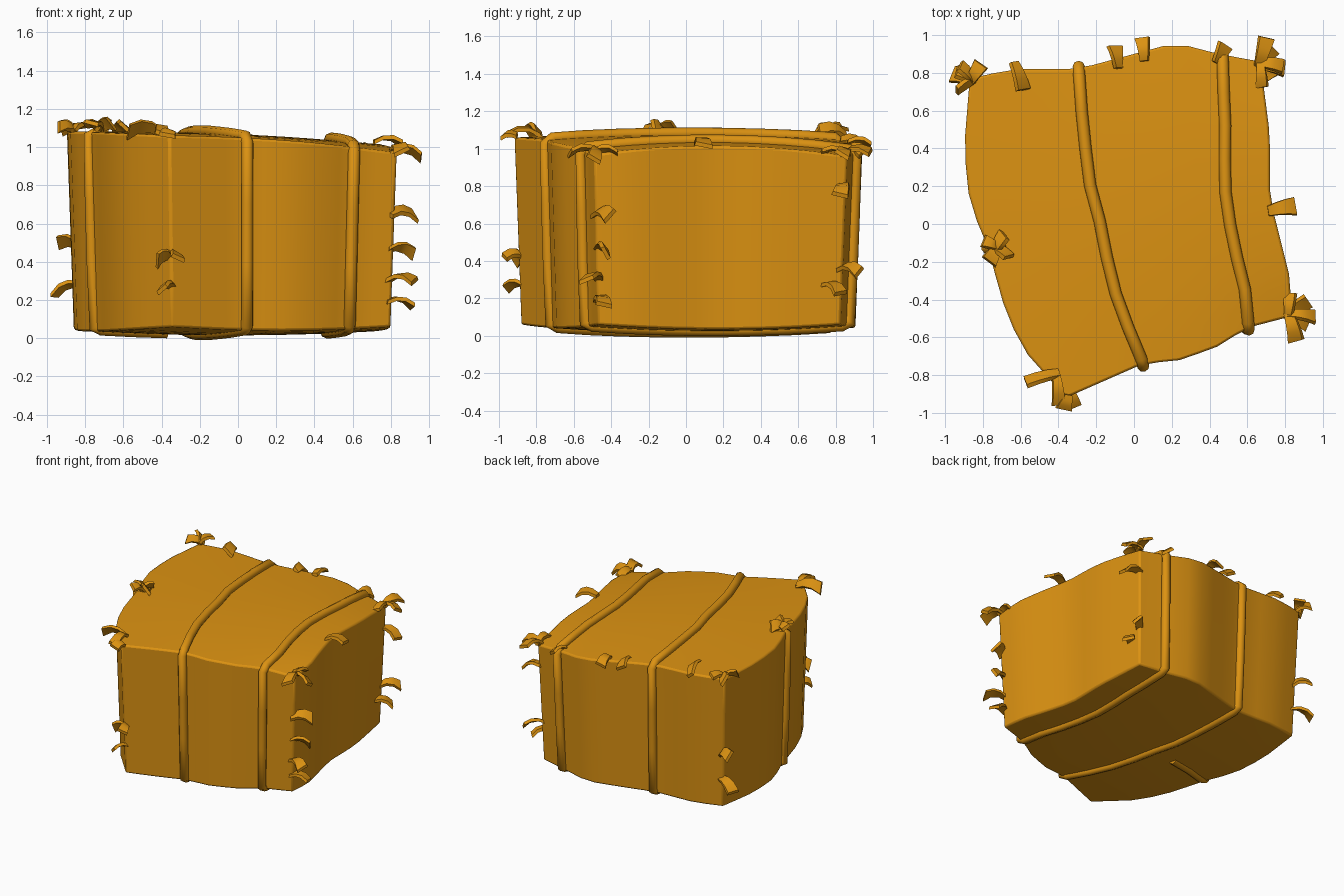
import bpy, bmesh, math, random
from mathutils import Vector, Matrix

if "Cube" in bpy.data.objects:
    bpy.data.objects.remove(bpy.data.objects["Cube"])

random.seed(11)
straw = bpy.data.materials.new("golden_straw")
straw.diffuse_color = (0.72, 0.29, 0.006, 1)
straw.use_nodes = True
straw.node_tree.nodes["Principled BSDF"].inputs["Base Color"].default_value = straw.diffuse_color

# Plan outline of the bale: four edges, sampled by arc length
FL, FR, BL, BR = (-.36, -.92), (.83, -.49), (-.87, .77), (.67, .86)
FRONT = [FL, (.05, -.74), (.25, -.72), (.44, -.65), (.6, -.55), FR]
BACK = [BL, (-.65, .82), (-.3, .82), (.22, .96), (.45, .9), BR]
LEFT = [FL, (-.6, -.65), (-.7, -.4), (-.78, -.1), (-.87, .1), (-.9, .4), BL]
RIGHT = [FR, (.83, -.3), (.72, .14), (.72, .47), BR]


def along(pts, f):
    pts = [Vector(p) for p in pts]
    d = f * sum((b - a).length for a, b in zip(pts, pts[1:]))
    for a, b in zip(pts, pts[1:]):
        n = (b - a).length
        if d <= n:
            return a.lerp(b, d / n)
        d -= n
    return pts[-1]


def bilinear(u, v, a, b, c, d):
    return a * (1-u) * (1-v) + b * u * (1-v) + c * (1-u) * v + d * u * v


def bale(u, v, t):
    """Point of the bale: u left to right, v front to back, t bottom to top."""
    xy = (along(FRONT, u) * (1-v) + along(BACK, u) * v + along(LEFT, v) * (1-u)
          + along(RIGHT, v) * u - bilinear(u, v, *[Vector(p) for p in (FL, FR, BL, BR)]))
    xy = xy * (.96 + .04 * t)
    bu, bv = 4 * u * (1-u), 4 * v * (1-v)
    top = bilinear(u, v, 1.06, .97, 1.07, .96) + .02 * bu + .05 * bv * (.3 + .7 * u)
    low = .06 - .02 * bu - .025 * bv
    return Vector((xy.x, xy.y, low + (top - low) * t))


def finish(ob, angle=40):
    ob.data.materials.clear()
    ob.data.materials.append(straw)
    bpy.ops.object.select_all(action='DESELECT')
    ob.select_set(True)
    bpy.context.view_layer.objects.active = ob
    bpy.ops.object.shade_smooth_by_angle(angle=math.radians(angle))


def mesh_object(name, bm):
    bmesh.ops.recalc_face_normals(bm, faces=bm.faces)
    me = bpy.data.meshes.new(name)
    bm.to_mesh(me)
    bm.free()
    ob = bpy.data.objects.new(name, me)
    bpy.context.collection.objects.link(ob)
    return ob


# Bale body: six grids wrapped on the bulged block
NU, NV, NT = 12, 12, 4
bm = bmesh.new()
verts = {}


def vert(i, j, k):
    if (i, j, k) not in verts:
        verts[i, j, k] = bm.verts.new(bale(i / NU, j / NV, k / NT))
    return verts[i, j, k]


def skin(na, nb, place):
    for a in range(na):
        for b in range(nb):
            bm.faces.new([vert(*place(*q)) for q in
                          ((a, b), (a+1, b), (a+1, b+1), (a, b+1))])


for s in (0, 1):
    skin(NU, NV, lambda a, b: (a, b, s * NT))
    skin(NU, NT, lambda a, b: (a, s * NV, b))
    skin(NV, NT, lambda a, b: (s * NU, a, b))
body = mesh_object("bale_body", bm)
bev = body.modifiers.new("soft_edges", 'BEVEL')
bev.width, bev.segments = .012, 2
bev.limit_method, bev.angle_limit = 'ANGLE', math.radians(45)
finish(body)


# Twine straps
def strap(name, pts, cyclic):
    cu = bpy.data.curves.new(name, 'CURVE')
    cu.dimensions = '3D'
    cu.bevel_depth, cu.bevel_resolution, cu.use_fill_caps = .032, 2, True
    sp = cu.splines.new('POLY')
    sp.points.add(len(pts) - 1)
    for p, co in zip(sp.points, pts):
        p.co = (*co, 1)
    sp.use_cyclic_u = cyclic
    ob = bpy.data.objects.new(name, cu)
    bpy.context.collection.objects.link(ob)
    bpy.ops.object.select_all(action='DESELECT')
    ob.select_set(True)
    bpy.context.view_layer.objects.active = ob
    bpy.ops.object.convert(target='MESH')
    finish(bpy.context.object, 70)


across = [.02 + .96 * i / 8 for i in range(9)]
upward = [.025 + .95 * i / 3 for i in range(4)]
for name, uf, ub, bow in (("middle_strap", .35, .37, .035), ("right_strap", .82, .87, 0)):
    def at(v, t):
        return bale(uf + (ub - uf) * v + bow * 4 * v * (1-v), v, t)
    loop = [at(0, t) + Vector((0, -.014, 0)) for t in upward]
    loop += [at(v, 1) + Vector((0, 0, .008)) for v in across]
    loop += [at(1, t) + Vector((0, .014, 0)) for t in reversed(upward)]
    loop += [at(v, 0) + Vector((0, 0, .006)) for v in reversed(across)]
    strap(name, loop, True)
loop = [bale(u, .5, 0) + Vector((0, 0, .012)) for u in (.26, .14, .02)]
loop += [bale(0, .5, t) + Vector((-.008, -.004, 0)) for t in upward]
loop += [bale(u, .5, 1) - Vector((0, 0, .01)) for u in (.02, .06)]
strap("left_strap", loop, False)


# Loose straw: short curved flakes, rolled at random about their length
def flake(root, d, length, width):
    d = d.normalized()
    side = d.cross(Vector((.1, .2, 1))).normalized()
    up = side.cross(d)
    roll, twist = random.uniform(-.7, .7), random.uniform(-.6, .6)
    bm = bmesh.new()
    rows = []
    for i in range(4):
        f = i / 3
        c = root + d * length * (f - .12) + up * (.2 * length * math.sin(f * math.pi))
        a = roll + twist * f
        s = side * math.cos(a) + up * math.sin(a)
        n = up * math.cos(a) - side * math.sin(a)
        w = width * (.3 + .25 * f)
        rows.append([bm.verts.new(c + s * (k * w) + n * h)
                     for k, h in ((-1, 0), (1, 0), (.9, .022), (-.9, .022))])
    for a, b in zip(rows, rows[1:]):
        for k in range(4):
            bm.faces.new((a[k], a[(k+1) % 4], b[(k+1) % 4], b[k]))
    bm.faces.new(rows[0])
    bm.faces.new(rows[-1])
    for v in bm.verts:  # keep within the overall size
        v.co.x = max(-.98, min(.98, v.co.x))
        v.co.y = max(-1, min(1, v.co.y))
    finish(mesh_object("straw_flake", bm), 30)


def tuft(u, v, t, count=1, turn=0.0, dip=-.2, length=.13, inset=.01):
    """A fan of flakes growing from a point on the bale's rim."""
    root = bale(u, v, t)
    out = Vector((root.x, root.y, 0)).normalized()
    root -= out * inset
    for i in range(count):
        spread = math.pi / 2 if count == 4 else 1.4
        a = turn + (i - (count - 1) / 2) * spread + random.uniform(-.15, .15)
        d = Matrix.Rotation(a, 3, 'Z') @ out
        d.z = dip + random.uniform(-.12, .12)
        flake(root, d, length * random.uniform(.9, 1.1), random.uniform(.065, .095))


# Corner tufts on top: back left, back right, front right, front left
tuft(0, 1, 1, 3, 0, .25, .11)
tuft(1, 1, 1, 3, -1, .05, .16)
tuft(1, 0, 1, 3, .5, -.15, .15)
tuft(0, 0, 1, 1, 0, -.1, .09)
tuft(0, .06, 1, 2, 0, .1, .17, .04)
# Single flakes down the corner edges
for u, v, t, turn, dip in ((0, 1, .4, .3, .2), (0, 1, .2, .4, -.3),
                           (1, 1, .8, -1, -.25), (1, 1, .31, 0, 0), (1, .94, .22, 0, -.35),
                           (1, 0, .63, 1, 0), (1, 0, .43, .7, -.2), (1, 0, .25, .2, -.1),
                           (1, 0, .13, .9, -.3)):
    tuft(u, v, t, 1, turn, dip, .15)
tuft(0, 0, .36, 2, 0, -.2, .1)
tuft(0, 0, .2, 1, 0, -.1, .11)
# Tufts along the top rim
tuft(0, .49, 1, 4, 0, .35, .11, .04)
tuft(1, .42, 1, 1, 0, -.1, .14)
tuft(.16, 1, 1, 1, 2.7, .1, .16, -.02)
for u in (.5, .6, .86):
    tuft(u, 1, 1, 1, 0, -.25, .12, .04)
